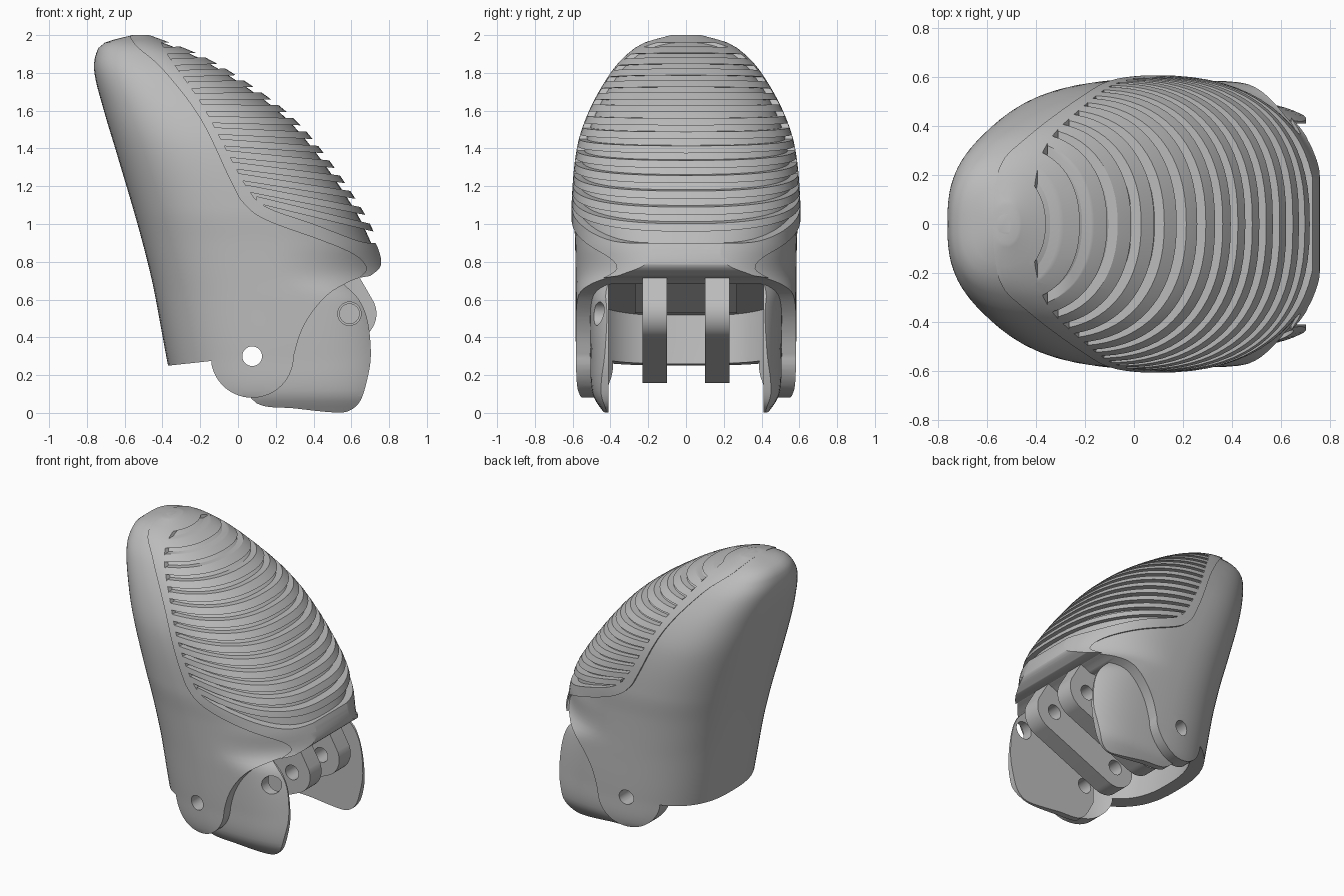
import bpy, bmesh, math

cube = bpy.data.objects.get("Cube")
if cube:
    bpy.data.objects.remove(cube, do_unlink=True)

grey = bpy.data.materials.new("plain_grey")
grey.use_nodes = True
grey.diffuse_color = (0.5, 0.5, 0.5, 1)
grey.node_tree.nodes["Principled BSDF"].inputs["Base Color"].default_value = (0.5, 0.5, 0.5, 1)

# Fingertip sections: height, back x, front x, half width, front squareness
SECTIONS = [
    (-0.05, -0.31, 0.94, 0.49, 3), (0, -0.32, 0.95, 0.525, 3), (0.1, -0.34, 0.96, 0.585, 3),
    (0.3, -0.38, 0.95, 0.597, 3), (0.6, -0.435, 0.88, 0.6, 2.9), (0.72, -0.46, 0.82, 0.6, 2.1),
    (0.9, -0.505, 0.745, 0.602, 2.4), (1.08, -0.555, 0.655, 0.607, 2.6),
    (1.4, -0.65, 0.435, 0.578, 2.4), (1.6, -0.71, 0.25, 0.513, 2.3), (1.8, -0.76, -0.03, 0.4, 2.2),
    (1.9, -0.752, -0.21, 0.31, 2.2), (1.96, -0.705, -0.36, 0.22, 2.1), (2.0, -0.56, -0.47, 0.08, 2)]


def section(z):
    """Smooth interpolation of the section table."""
    s = SECTIONS
    i = max(k for k in range(len(s) - 1) if s[k][0] <= z)
    h = s[i + 1][0] - s[i][0]
    t = (z - s[i][0]) / h

    def slope(k, c):
        a, b = max(k - 1, 0), min(k + 1, len(s) - 1)
        return (s[b][c] - s[a][c]) / (s[b][0] - s[a][0]) * h

    return [(2*t**3 - 3*t*t + 1) * s[i][c] + (t**3 - 2*t*t + t) * slope(i, c)
            + (3*t*t - 2*t**3) * s[i + 1][c] + (t**3 - t*t) * slope(i + 1, c) for c in range(1, 5)]


def finish(name, bm):
    bmesh.ops.recalc_face_normals(bm, faces=bm.faces)
    mesh = bpy.data.meshes.new(name)
    bm.to_mesh(mesh)
    bm.free()
    mesh.materials.append(grey)
    ob = bpy.data.objects.new(name, mesh)
    bpy.context.collection.objects.link(ob)
    return ob


def loft(inset=0.0, back_inset=0.0, sides=72):
    """Solid fingertip form, shrunk by the given insets."""
    bm = bmesh.new()
    rows = [-0.05 + 2.01 * k / 72 for k in range(73)] + [1.975, 1.988, 1.996, 2.0]
    rings = []
    for z in rows:
        xb, xf, w, n = section(z)
        mid, w = (xb + xf) / 2, max(w - inset, 0.012)
        ring = []
        for k in range(sides):
            a = 2 * math.pi * k / sides
            c, s = math.cos(a), math.sin(a)
            p = n if c > 0 else 2.6
            r = max((xf - xb) / 2 - (inset if c > 0 else back_inset), 0.012)
            ring.append(bm.verts.new((mid + math.copysign(abs(c) ** (2 / p), c) * r,
                                      math.copysign(abs(s) ** (2 / p), s) * w, z)))
        rings.append(ring)
    for lo, hi in zip(rings, rings[1:]):
        for k in range(sides):
            bm.faces.new((lo[k - 1], lo[k], hi[k], hi[k - 1]))
    bm.faces.new(rings[0])
    bm.faces.new(rings[-1])
    return finish("form_cutter", bm)


def prism(name, outlines, y0=-1.0, y1=1.0):
    """Side outlines (x, z) extruded across the width."""
    bm = bmesh.new()
    for outline in outlines:
        a = [bm.verts.new((x, y0, z)) for x, z in outline]
        b = [bm.verts.new((x, y1, z)) for x, z in outline]
        bm.faces.new(a)
        bm.faces.new(b)
        for k in range(len(a)):
            bm.faces.new((a[k - 1], a[k], b[k], b[k - 1]))
    return finish(name, bm)


def boolean(ob, cutter, operation):
    mod = ob.modifiers.new("cut", 'BOOLEAN')
    mod.operation, mod.solver, mod.object = operation, 'EXACT', cutter
    bpy.context.view_layer.update()
    result = ob.evaluated_get(bpy.context.evaluated_depsgraph_get())
    mesh = bpy.data.meshes.new_from_object(result)
    ob.modifiers.clear()
    ob.data = mesh
    bpy.data.objects.remove(cutter, do_unlink=True)


def arc(cx, cz, r, start, end, n=24):
    return [(cx + r * math.cos(math.radians(start + (end - start) * k / n)),
             cz + r * math.sin(math.radians(start + (end - start) * k / n))) for k in range(n + 1)]


def drill(ob, at, r):
    boolean(ob, prism("hole_cutter", [arc(*at, r, 0, 360, 32)[:-1]]), 'DIFFERENCE')


def smooth_line(points, steps=5):
    """Catmull-Rom curve through the points."""
    p = [points[0]] + points + [points[-1]]
    out = []
    for a, b, c, d in zip(p, p[1:], p[2:], p[3:]):
        for k in range(steps):
            t = k / steps
            out.append(tuple(0.5 * (2*b[i] + (c[i] - a[i]) * t + (2*a[i] - 5*b[i] + 4*c[i] - d[i]) * t*t
                                    + (3*b[i] - a[i] - 3*c[i] + d[i]) * t**3) for i in (0, 1)))
    return out + [points[-1]]


LOWER_PIVOT, UPPER_PIVOT = (0.075, 0.3), (0.59, 0.525)
seam = smooth_line([(0.64, 0.715), (0.68, 0.765), (0.62, 0.835), (0.45, 0.91), (0.15, 1.02), (0.03, 1.11),
                    (-0.04, 1.23), (-0.2, 1.56), (-0.4, 1.82), (-0.55, 1.955), (-0.62, 2.1)])
groove_end = smooth_line([(0.728, 0.9), (0.64, 0.91), (0.4, 1.0), (0.15, 1.09), (0.05, 1.19), (-0.07, 1.41),
                          (-0.2, 1.65), (-0.38, 1.91), (-0.46, 2.1)])
pad_nose = smooth_line([(0.742, 0.87), (0.758, 0.81), (0.748, 0.765), (0.7, 0.725)])

# Hollow shell with pivot lugs
front_edge = smooth_line([(0.295, 0.3), (0.33, 0.42), (0.39, 0.53), (0.48, 0.63), (0.58, 0.69), (0.64, 0.715)])
outline = [(-1, 0.17), (-0.37, 0.25), (-0.14, 0.275)] + arc(*LOWER_PIVOT, 0.22, 190, 355)
shell = prism("shell", [outline + front_edge[:-1] + seam + [(-1, 2.1)]])
boolean(shell, loft(0.015), 'INTERSECT')
cavity = prism("cavity_cutter", [[(-1, -1), (1, -1), (1, 0.69), (0.45, 0.68), (-0.3, 0.52), (-1, 0.45)]])
boolean(cavity, loft(0.1, 0.09), 'INTERSECT')
boolean(shell, cavity, 'DIFFERENCE')
drill(shell, LOWER_PIVOT, 0.052)

# Grip pad: core, rounded rim and ribs
pad_core = prism("pad_core", [seam + [(1, 2.1), (1, 0.92), (0.7, 0.86), (0.69, 0.73)]])
boolean(pad_core, loft(0.04), 'INTERSECT')
pad_rim = prism("pad_rim", [seam + groove_end[::-1] + pad_nose])
boolean(pad_rim, loft(), 'INTERSECT')


def rib_start(z):
    for (xa, za), (xb, zb) in zip(groove_end, groove_end[1:]):
        if za <= z <= zb:
            return xa + (xb - xa) * (z - za) / (zb - za) - 0.02


slabs = []
for k in range(15):
    t = k / 14
    z, front_z = 1.11 + 0.85 * t, 0.96 + 1.25 * t - 0.25 * t * t
    x, front_x = rib_start(z), section(front_z)[1]
    end = front_x + 0.1
    z_end = z + (front_z - z) / (front_x - x) * (end - x)
    slabs.append([(x, z), (end, z_end), (end, z_end + 0.037), (x, z + 0.037)])
pad_ribs = prism("pad_ribs", slabs)
boolean(pad_ribs, loft(), 'INTERSECT')

# Curved inner side guards
guard = smooth_line([(0.0, 0.2), (0.1, 0.05), (0.3, 0.024), (0.5, 0.003), (0.585, 0.01), (0.645, 0.06), (0.68, 0.16),
                     (0.703, 0.3), (0.688, 0.48), (0.64, 0.6), (0.55, 0.69)]) + [(0.2, 0.69), (0.0, 0.4)]
parts = [shell, pad_core, pad_rim, pad_ribs]
for side, label in ((-1, "right"), (1, "left")):
    ob = prism(label + "_side_guard", [guard], *sorted((side * 0.41, side * 0.7)))
    boolean(ob, loft(0.09), 'INTERSECT')
    drill(ob, LOWER_PIVOT, 0.052)
    if side < 0:
        drill(ob, UPPER_PIVOT, 0.062)
    parts.append(ob)

    # Linkage arm with a rounded eye at each end, joined to the roof
    ends = sorted((side * 0.1, side * 0.23))
    tilt = math.degrees(math.atan2(UPPER_PIVOT[1] - LOWER_PIVOT[1], UPPER_PIVOT[0] - LOWER_PIVOT[0]))
    arm = prism(label + "_link_arm", [arc(*LOWER_PIVOT, 0.143, tilt + 90, tilt + 270)
                                      + arc(*UPPER_PIVOT, 0.143, tilt - 90, 25)
                                      + [(0.645, 0.715), (0.45, 0.715), (0.42, 0.6)]], *ends)
    drill(arm, LOWER_PIVOT, 0.052)
    drill(arm, UPPER_PIVOT, 0.052)
    parts.append(arm)

# Sloped web joining the arms under the roof
parts.append(prism("link_web", [[(0.2, 0.55), (0.28, 0.53), (0.56, 0.7), (0.2, 0.7)]], -0.27, 0.27))

# Shading
bpy.ops.object.select_all(action='DESELECT')
for ob in parts:
    ob.select_set(True)
bpy.context.view_layer.objects.active = shell
bpy.ops.object.shade_smooth_by_angle(angle=math.radians(32))
